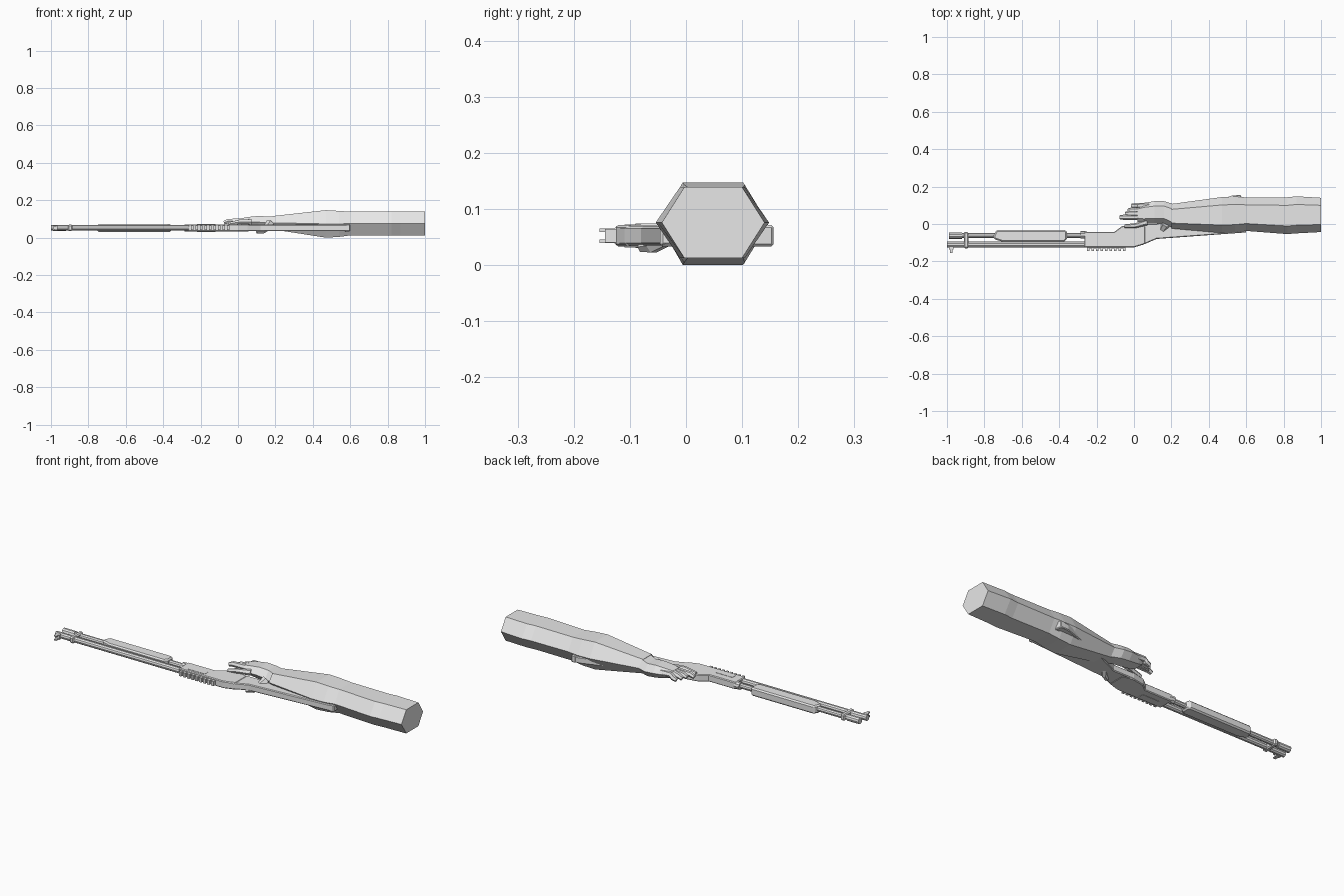
import bpy, bmesh, math
from mathutils import Vector

if "Cube" in bpy.data.objects:
    bpy.data.objects.remove(bpy.data.objects["Cube"])

grey = bpy.data.materials.new("light_grey")
grey.diffuse_color = (0.8, 0.8, 0.8, 1)
grey.use_nodes = True
grey.node_tree.nodes["Principled BSDF"].inputs["Base Color"].default_value = grey.diffuse_color
ZC = 0.052  # middle plane of the gun


def finish(name, bm, bevel=0):
    bmesh.ops.recalc_face_normals(bm, faces=bm.faces)
    me = bpy.data.meshes.new(name)
    bm.to_mesh(me)
    bm.free()
    me.materials.append(grey)
    ob = bpy.data.objects.new(name, me)
    bpy.context.collection.objects.link(ob)
    if bevel:
        m = ob.modifiers.new("bevel", 'BEVEL')
        m.width, m.segments, m.limit_method = bevel, 1, 'ANGLE'
        m.angle_limit = math.radians(50)
    return ob


def loft(name, rings):
    """Skin a list of equal-length point rings and cap both ends."""
    bm = bmesh.new()
    vs = [[bm.verts.new(p) for p in r] for r in rings]
    n = len(vs[0])
    for a, b in zip(vs, vs[1:]):
        for i in range(n):
            j = (i + 1) % n
            bm.faces.new((a[i], a[j], b[j], b[i]))
    bm.faces.new(vs[0])
    bm.faces.new(vs[-1])
    return finish(name, bm)


def prism(name, pts, half, bevel=0.004, zc=ZC):
    """Side profile in x,y given thickness in z."""
    bm = bmesh.new()
    lo = [bm.verts.new((x, y, zc - half)) for x, y in pts]
    hi = [bm.verts.new((x, y, zc + half)) for x, y in pts]
    bm.faces.new(lo)
    bm.faces.new(hi)
    n = len(pts)
    for i in range(n):
        j = (i + 1) % n
        bm.faces.new((lo[i], lo[j], hi[j], hi[i]))
    return finish(name, bm, bevel)


def box(name, x0, x1, y0, y1, half, bevel=0.0, zc=ZC):
    return prism(name, [(x0, y0), (x1, y0), (x1, y1), (x0, y1)], half, bevel, zc)


def rod(name, x0, x1, y, r, n=10):
    ring = lambda x: [(x, y + r * math.cos(2 * math.pi * i / n),
                       ZC + r * math.sin(2 * math.pi * i / n)) for i in range(n)]
    return loft(name, [ring(x0), ring(x1)])


def hexring(x, y0, y1, z0, z1):
    c, w, m = (y0 + y1) / 2, (y1 - y0) / 2, (z0 + z1) / 2
    return [(x, c - w, m), (x, c - .56 * w, z1), (x, c + .56 * w, z1),
            (x, c + w, m), (x, c + .56 * w, z0), (x, c - .56 * w, z0)]


def finger(name, path):
    """Six-sided finger through points (x, y, z, radius)."""
    pts = [Vector(p[:3]) for p in path]
    rings = []
    for i, p in enumerate(pts):
        d = (pts[min(i + 1, len(pts) - 1)] - pts[max(i - 1, 0)]).normalized()
        u = d.cross(Vector((0, 0, 1))).normalized()
        v = d.cross(u)
        r = path[i][3]
        rings.append([p + r * (math.cos(k * math.pi / 3) * u + math.sin(k * math.pi / 3) * v)
                      for k in range(6)])
    return loft(name, rings)


# sleeve and forearm
loft("sleeve", [hexring(*s) for s in (
    (1.0, -.043, .140, .012, .139), (.87, -.050, .148, .012, .139),
    (.82, -.054, .143, .012, .139), (.60, -.037, .142, .012, .139),
    (.54, -.046, .147, .004, .143), (.47, -.048, .144, 0, .147),
    (.20, -.024, .107, .042, .117))])

# hand: palm, fingers and thumb
loft("palm", [hexring(*s) for s in (
    (.21, -.022, .107, .043, .116), (.16, .004, .122, .045, .113),
    (.11, .004, .122, .050, .116), (.05, .004, .112, .060, .110),
    (.02, .012, .100, .068, .104))])
for i, (y, tip, z) in enumerate(((.098, -.012, .062), (.074, -.03, .066),
                                 (.036, -.075, .072), (.056, -.045, .070))):
    finger("finger_%d" % (i + 1), [(.08, y, .088, .016), (.02, y, .090, .015),
                                   (tip + .02, y, z + .016, .014), (tip, y, z + .008, .011)])
finger("index_finger", [(.07, .01, .085, .016), (.01, -.008, .085, .013), (-.05, -.012, .073, .010)])
finger("thumb", [(.17, .0, .075, .024), (.15, -.035, .05, .018),
                 (.13, -.06, .034, .014), (.10, -.078, .032, .010)])

# receiver with grip, then the stock that runs through the arm
prism("receiver", [(-.265, -.125), (0, -.125), (.06, -.106), (.06, -.01), (0, .0),
                   (-.065, -.012), (-.105, -.042), (-.265, -.042)], .019)
prism("stock", [(.0, -.125), (.05, -.110), (.12, -.080), (.60, -.045), (.60, -.02),
                (.57, .155), (.525, .152), (.25, .06), (.12, .0), (.0, .0)], .017)
prism("butt_plate", [(.575, -.046), (.60, -.046), (.572, .156), (.545, .155)], .019)
box("ejection_port", -.22, -.12, -.11, -.08, .0205)

# toothed sight rail
box("rail", -.25, -.045, -.132, -.122, .012)
for i in range(9):
    x = -.25 + i * .024
    box("rail_tooth_%d" % (i + 1), x, x + .013, -.144, -.130, .012)

# barrel, magazine tube and muzzle parts
rod("barrel", -1.0, -.25, -.110, .0155)
rod("magazine_tube", -.985, -.25, -.062, .014)
rod("tube_cap", -.99, -.92, -.062, .017)
rod("receiver_collar", -.285, -.255, -.058, .020)
box("barrel_band", -.91, -.885, -.130, -.042, .017, .006)
box("front_sight_base", -.99, -.965, -.136, -.12, .013)
for s in (-1, 1):
    box("front_sight_prong", -.985, -.97, -.154, -.13, .003, 0, ZC + s * .010)

# pump grip
prism("pump", [(-.75, -.062), (-.735, -.032), (-.365, -.032), (-.358, -.045),
               (-.358, -.080), (-.375, -.096), (-.70, -.096), (-.75, -.080)], .022, .007)
